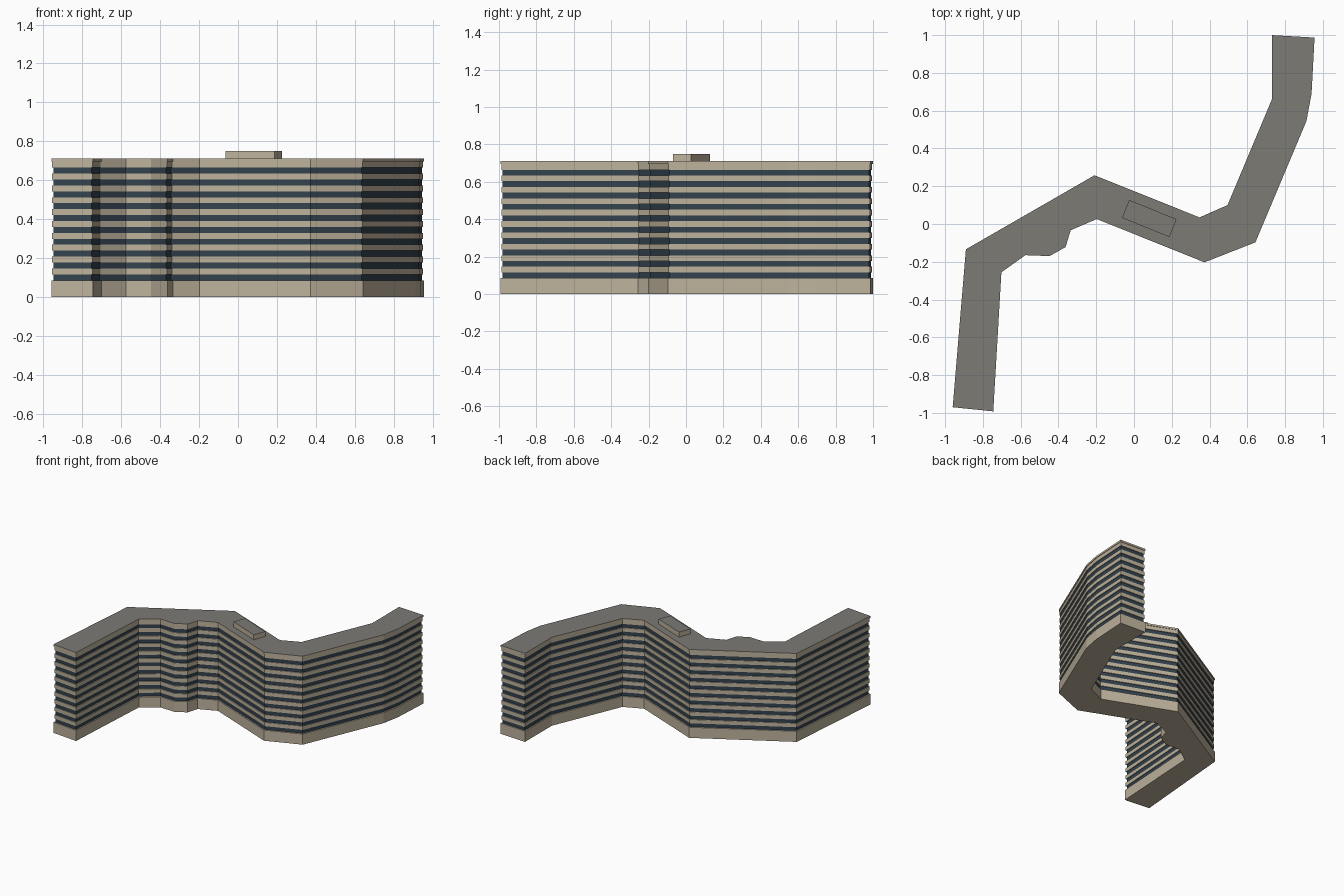
import bpy, bmesh
from mathutils import Vector

if "Cube" in bpy.data.objects:
    bpy.data.objects.remove(bpy.data.objects["Cube"])


def material(name, rgb):
    m = bpy.data.materials.new(name)
    m.diffuse_color = (*rgb, 1)
    m.use_nodes = True
    m.node_tree.nodes["Principled BSDF"].inputs["Base Color"].default_value = m.diffuse_color
    return m


BEIGE = material("beige_concrete", (0.52, 0.45, 0.335))
GLASS = material("dark_blue_glass", (0.033, 0.054, 0.076))
ROOF = material("grey_roof", (0.2, 0.196, 0.178))

# Winding footprint, counter-clockwise
PLAN = [(-.96, -.97), (-.745, -.992), (-.702, -.256), (-.575, -.165), (-.447, -.17),
        (-.362, -.122), (-.335, -.033), (-.197, .026), (.373, -.203), (.643, -.097),
        (.913, .545), (.94, .69), (.956, .987), (.73, 1.0), (.73, .66),
        (.495, .10), (.347, .035), (-.209, .258), (-.89, -.134)]
PLANT = [(-.063, .032), (.188, -.069), (.225, .026), (-.026, .127)]


def inset(plan, d):
    """Move every wall inward by d, with mitred corners."""
    pts = [Vector(p) for p in plan]
    out = []
    for i, p in enumerate(pts):
        a = (p - pts[i - 1]).normalized()
        b = (pts[(i + 1) % len(pts)] - p).normalized()
        na, nb = Vector((-a.y, a.x)), Vector((-b.y, b.x))
        out.append(p + (na + nb) * d / (1 + na.dot(nb)))
    return out


def loft(name, plan, rings, mats, rule=None, bottom=False, top=False):
    """Stack plan outlines at (z, inset); rule(z) picks the wall material."""
    bm = bmesh.new()
    loops = [[bm.verts.new((p.x, p.y, z)) for p in inset(plan, d)] for z, d in rings]
    n = len(plan)
    for k in range(len(rings) - 1):
        lo, hi = loops[k], loops[k + 1]
        for i in range(n):
            j = (i + 1) % n
            f = bm.faces.new((lo[i], lo[j], hi[j], hi[i]))
            if rule:
                f.material_index = rule(k)
    if bottom:
        bm.faces.new(loops[0][::-1])
    if top:
        bm.faces.new(loops[-1]).material_index = len(mats) - 1
    me = bpy.data.meshes.new(name)
    bm.to_mesh(me)
    bm.free()
    for m in mats:
        me.materials.append(m)
    ob = bpy.data.objects.new(name, me)
    bpy.context.collection.objects.link(ob)
    return ob


BASE_TOP, FLOOR, FLOORS = 0.085, 0.061, 10
BAND, WINDOW = 0.004, 0.010      # wall setbacks
EAVES = BASE_TOP + FLOOR * FLOORS

# Ground storey
loft("ground_storey", PLAN, [(0, 0), (BASE_TOP, 0), (BASE_TOP, WINDOW)], [BEIGE], bottom=True)

# Ten storeys: recessed window ribbon, then projecting spandrel band
rings = []
for s in range(FLOORS):
    z = BASE_TOP + s * FLOOR
    rings += [(z, WINDOW), (z + FLOOR / 2, WINDOW), (z + FLOOR / 2, BAND), (z + FLOOR, BAND)]
loft("ribbon_facade", PLAN, rings, [BEIGE, GLASS], rule=lambda k: int(k % 4 == 0))

# Parapet with flat roof
loft("parapet_roof", PLAN, [(EAVES, BAND), (EAVES, 0), (0.71, 0)], [BEIGE, ROOF], top=True)

# Rooftop plant room
loft("plant_room", PLANT, [(0.71, 0), (0.75, 0)], [BEIGE, ROOF], top=True)
